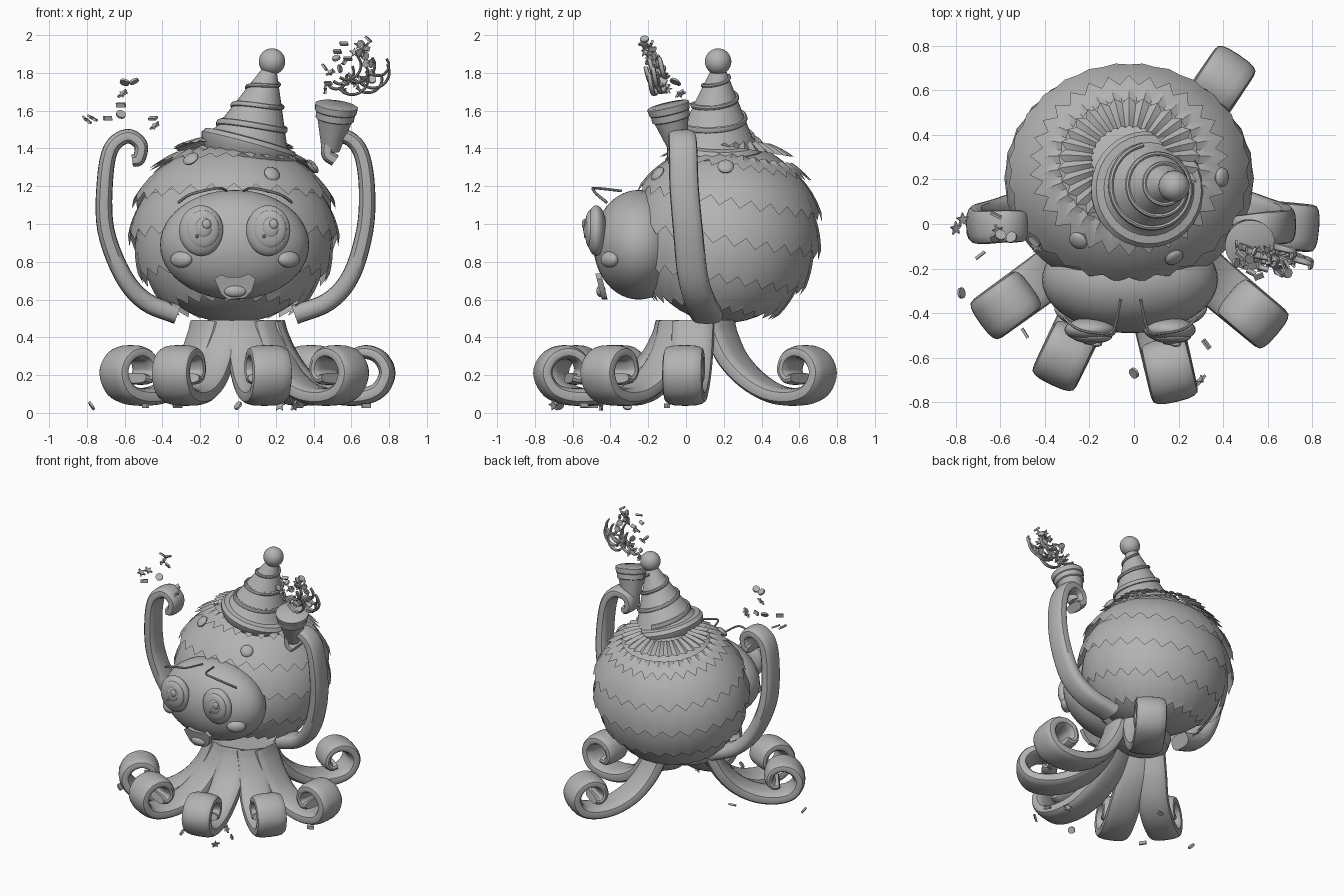
import bpy, bmesh, math, random
from mathutils import Vector, Matrix

if "Cube" in bpy.data.objects:
    bpy.data.objects.remove(bpy.data.objects["Cube"])

random.seed(4)
grey = bpy.data.materials.new("plain_grey")
grey.diffuse_color = (0.45, 0.45, 0.45, 1)
grey.use_nodes = True
grey.node_tree.nodes["Principled BSDF"].inputs["Base Color"].default_value = grey.diffuse_color
V = Vector


def make(name, bm, angle=35):
    bmesh.ops.recalc_face_normals(bm, faces=bm.faces[:])
    me = bpy.data.meshes.new(name)
    bm.to_mesh(me)
    bm.free()
    me.materials.append(grey)
    ob = bpy.data.objects.new(name, me)
    bpy.context.collection.objects.link(ob)
    bpy.ops.object.select_all(action='DESELECT')
    ob.select_set(True)
    bpy.context.view_layer.objects.active = ob
    bpy.ops.object.shade_smooth_by_angle(angle=math.radians(angle))
    return ob


def skin(bm, rings, caps=True):
    """Join successive rings of points with quads."""
    rows = [[bm.verts.new(p) for p in r] for r in rings]
    n = len(rows[0])
    for a, b in zip(rows, rows[1:]):
        for j in range(n):
            k = (j + 1) % n
            bm.faces.new((a[j], a[k], b[k], b[j]))
    if caps:
        bm.faces.new(rows[0])
        bm.faces.new(rows[-1])


def smooth_path(pts, steps=5):
    p = [V(q) for q in pts]
    p = [p[0] * 2 - p[1]] + p + [p[-1] * 2 - p[-2]]
    out = []
    for a, b, c, d in zip(p, p[1:], p[2:], p[3:]):
        for i in range(steps):
            t = i / steps
            out.append(0.5 * (2 * b + (c - a) * t + (2 * a - 5 * b + 4 * c - d) * t * t
                              + (3 * b - a - 3 * c + d) * t ** 3))
    return out + [p[-2]]


def sweep(name, pts, side, wide, thick, n=16, power=0.7, steps=5):
    """Flattened tube along a path; wide and thick are (start, end) half sizes."""
    path, side, rings = smooth_path(pts, steps), V(side).normalized(), []
    for i, p in enumerate(path):
        t = i / (len(path) - 1)
        tan = path[min(i + 1, len(path) - 1)] - path[max(i - 1, 0)]
        nor = tan.cross(side).normalized()
        w = wide[0] + (wide[1] - wide[0]) * t
        h = thick[0] + (thick[1] - thick[0]) * t
        ring = []
        for j in range(n):
            c, s = math.cos(math.tau * j / n), math.sin(math.tau * j / n)
            ring.append(p + side * w * math.copysign(abs(c) ** power, c)
                        + nor * h * math.copysign(abs(s) ** power, s))
        rings.append(ring)
    bm = bmesh.new()
    skin(bm, rings)
    return make(name, bm)


def ball(name, loc, size, segs=32, rot=None):
    bm = bmesh.new()
    m = Matrix.Translation(loc) @ (rot or Matrix()) @ Matrix.Diagonal((*size, 1))
    bmesh.ops.create_uvsphere(bm, u_segments=segs, v_segments=segs // 2, radius=1, matrix=m)
    return make(name, bm)


def aim(d):
    return V(d).to_track_quat('Z', 'Y').to_matrix().to_4x4()


def along(base, tip):
    return Matrix.Translation(base) @ aim(V(tip) - V(base))


def lathe(name, profile, m, n=32):
    bm = bmesh.new()
    skin(bm, [[m @ V((r * math.cos(math.tau * j / n), r * math.sin(math.tau * j / n), z))
               for j in range(n)] for r, z in profile])
    return make(name, bm)


def prism(name, outline, depth, m):
    bm = bmesh.new()
    skin(bm, [[m @ V((x, y, z)) for x, y in outline] for z in (-depth / 2, depth / 2)])
    return make(name, bm)


# Round body, leaning slightly back
centre = V((-0.022, 0.21, 0.96))
body = (Matrix.Translation(centre) @ Matrix.Rotation(math.radians(-9), 4, 'X')
        @ Matrix.Diagonal((0.51, 0.468, 0.485, 1)))
bm = bmesh.new()
bmesh.ops.create_uvsphere(bm, u_segments=40, v_segments=24, radius=1, matrix=body)
make("body", bm)


def fringe(name, top, bottom, tooth, s0, s1, teeth, pleat=0.0):
    """Flared band around the body with a zigzag lower edge."""
    rings = []
    for k in range(6):
        f, ring = k / 5, []
        for j in range(teeth * 2):
            sign = 1 if j % 2 else -1
            t = math.radians(top + (bottom + sign * tooth - top) * f)
            a = math.tau * j / (teeth * 2)
            s = s0 + (s1 - s0) * f + sign * pleat
            ring.append(body @ (V((math.sin(t) * math.cos(a), math.sin(t) * math.sin(a), math.cos(t))) * s))
        rings.append(ring)
    bm = bmesh.new()
    skin(bm, rings, caps=False)
    make(name, bm, 25)


for i, (a, b) in enumerate([(40, 73), (69, 95), (91, 118), (114, 140)]):
    fringe(f"body_fringe_{i}", a, b, 2.8, 1.01, 1.10, 28)
fringe("collar_outer", 36, 49, 3.0, 1.04, 1.10, 30, 0.016)
fringe("collar_inner", 18, 33, 1.2, 1.06, 1.10, 30, 0.018)

# Party hat with spiral trim and pompom
hat = along((0.06, 0.155, 1.42), (0.18, 0.175, 1.86))
lathe("hat", [(0.22, -0.08), (0.255, -0.03), (0.262, 0.0), (0.245, 0.025), (0.21, 0.03),
              (0.195, 0.045), (0.035, 0.42)], hat)
ball("pompom", (0.18, 0.17, 1.86), (0.07, 0.07, 0.07))
spiral = []
for i in range(57):
    t = i / 56
    r, a = 0.2 - 0.145 * t, math.tau * 3 * t
    spiral.append(hat @ V((r * math.cos(a), r * math.sin(a), 0.045 + 0.335 * t)))
sweep("hat_spiral", spiral, hat.to_3x3() @ V((0, 0, 1)), (0.02, 0.009), (0.012, 0.01), 8, 1, 2)

# Face
ball("face", (-0.018, -0.25, 0.89), (0.395, 0.24, 0.29), 48)
for x, s in ((-0.195, -1), (0.16, 1)):
    ball("eye", (x, -0.475, 0.965), (0.117, 0.055, 0.134))
    px = x + 0.008
    ball("iris", (px, -0.508, 0.972), (0.088, 0.028, 0.1))
    ball("pupil", (px + 0.005, -0.525, 0.98), (0.045, 0.02, 0.055))
    ball("eye_glint", (px + 0.02, -0.54, 1.0), (0.024, 0.012, 0.026), 16)
    ball("eye_glint_small", (px - 0.03, -0.533, 0.935), (0.009, 0.008, 0.01), 8)
    ball("cheek", (-0.015 + s * 0.285, -0.405, 0.812), (0.066, 0.035, 0.043), 24,
         Matrix.Rotation(s * 0.6, 4, 'Z'))
    sweep("eyebrow", [(-0.015 + s * dx, y, z) for dx, y, z in
                      ((0.3, -0.42, 1.115), (0.24, -0.47, 1.155), (0.15, -0.49, 1.18),
                       (0.08, -0.48, 1.19), (0.045, -0.34, 1.175))],
          (0, 0.3, 1), (0.009, 0.007), (0.007, 0.006), 8, 1)
shear = Matrix(((1, 0, 0, -0.015), (0, -0.25, 1, -0.43), (0, 1, 0, 0.6), (0, 0, 0, 1)))
prism("mouth", [(-0.11, 0.11), (-0.075, 0.132), (-0.035, 0.118), (0.03, 0.12), (0.07, 0.137),
                (0.108, 0.11), (0.088, 0.045), (0.05, 0.008), (-0.04, 0.0), (-0.075, 0.03)], 0.03, shear)
ball("tongue", (-0.015, -0.45, 0.645), (0.06, 0.025, 0.033), 24)

# Curled legs fanned around a short hub that is wider than deep
hub = V((-0.005, 0.05, 0))
lathe("leg_hub", [(0.12, 0.36), (0.2, 0.4), (0.225, 0.478)],
      Matrix.Translation(hub) @ Matrix.Diagonal((1.08, 0.82, 1, 1)))
curl = [(0.195, 0.475), (0.22, 0.40), (0.28, 0.28), (0.37, 0.17), (0.50, 0.1), (0.64, 0.085),
        (0.745, 0.12), (0.79, 0.21), (0.755, 0.29), (0.68, 0.322), (0.61, 0.295), (0.585, 0.225),
        (0.615, 0.18), (0.655, 0.185)]
for deg, k in ((56, 1.03), (-5, 1.01), (-40, 1.02), (-77, 1.05), (-115.5, 1.03), (-144, 1.02)):
    d = V((math.cos(math.radians(deg)), math.sin(math.radians(deg)), 0))
    pts = []
    for r, z in curl:
        squash = 0.74 + 0.26 * min(1, max(0, (r - 0.19) / 0.2))
        reach = r * (1 + (k - 1) * min(1, r / 0.6))
        pts.append(hub + V((d.x * reach, d.y * reach * squash, z)))
    sweep("leg", pts, (-d.y, d.x, 0), (0.115, 0.1), (0.058, 0.028))

# Raised arms with curled tips
sweep("left_arm", [(-0.32, 0.11, 0.52), (-0.49, 0.075, 0.59), (-0.61, 0.035, 0.73), (-0.7, 0.01, 0.97),
                   (-0.705, -0.01, 1.22), (-0.672, -0.015, 1.4), (-0.585, -0.01, 1.465),
                   (-0.515, -0.01, 1.42), (-0.525, -0.01, 1.345), (-0.56, -0.01, 1.335)],
      (0, 1, 0), (0.085, 0.068), (0.052, 0.032))
sweep("right_arm", [(0.3, 0.11, 0.52), (0.48, 0.075, 0.59), (0.6, 0.035, 0.73), (0.672, 0.01, 0.97),
                    (0.682, -0.01, 1.2), (0.65, -0.015, 1.38), (0.575, -0.02, 1.46),
                    (0.49, -0.03, 1.44), (0.475, -0.03, 1.37), (0.515, -0.03, 1.335)],
      (0, 1, 0), (0.085, 0.068), (0.052, 0.032))

# Party popper held in the right arm
lathe("popper", [(0.048, 0), (0.072, 0.09), (0.092, 0.165), (0.102, 0.17), (0.104, 0.205),
                 (0.11, 0.21), (0.114, 0.245), (0.105, 0.25)], along((0.49, -0.04, 1.39), (0.525, -0.1, 1.65)))

# Streamers bursting upward
for i in range(9):
    cx, cz, r = 0.52 + 0.028 * i, 1.77 + 0.035 * (i % 3), 0.055 + 0.01 * (i % 4)
    y = -0.1 - 0.018 * (i % 5)
    a0 = -2.5 + 0.2 * (i % 3)
    sweep("streamer", [(cx + r * math.cos(a0 + 0.4 * k), y - 0.006 * k, cz + r * math.sin(a0 + 0.4 * k))
                       for k in range(8)], (0, 1, 0), (0.018, 0.012), (0.008, 0.007), 8, 1, 2)


# Confetti stars, discs and strips
def confetti(kind, loc, size=0.026):
    m = Matrix.Translation(loc) @ Matrix.Rotation(random.uniform(0, 6), 4, 'Z') \
        @ Matrix.Rotation(random.uniform(0.5, 2.6), 4, 'X')
    if kind == 0:
        shape = [(math.sin(math.pi * j / 5) * size * (1.25, 0.55)[j % 2],
                  math.cos(math.pi * j / 5) * size * (1.25, 0.55)[j % 2]) for j in range(10)]
    elif kind == 1:
        shape = [(math.sin(math.tau * j / 14) * size, math.cos(math.tau * j / 14) * size) for j in range(14)]
    else:
        shape = [(-size, -0.012), (size, -0.012), (size, 0.012), (-size, 0.012)]
    prism(("star", "disc", "strip")[kind] + "_confetti", shape, 0.012, m)


confetti(1, (0.69, -0.22, 1.978), 0.023)
for i in range(32):
    t = random.random()
    confetti(i % 3, (random.uniform(0.45, 0.71), -0.1 - 0.12 * t + random.uniform(-0.03, 0.03),
                     1.7 + 0.26 * t), 0.022)
for i, p in enumerate([(-0.6, -0.05, 1.75), (-0.55, -0.06, 1.755), (-0.61, -0.03, 1.69), (-0.62, 0.04, 1.63),
                       (-0.62, -0.06, 1.58), (-0.69, -0.14, 1.56), (-0.8, -0.02, 1.55),
                       (-0.77, 0.02, 1.56), (-0.45, -0.08, 1.56), (-0.44, -0.1, 1.52)]):
    confetti((1, 1, 0, 2)[i % 4] if i < 5 else (0, 0, 2)[i % 3], p)
for k, x, y in ((1, -0.775, -0.31), (2, -0.49, -0.49), (1, 0.0, -0.67), (0, 0.3, -0.7), (2, 0.325, -0.54),
                (0, 0.22, -0.45), (2, -0.32, -0.1), (2, 0.68, -0.1)):
    confetti(k, (x, y, 0.038), 0.025)

# Flat round spots lying on the body
for p in ((0.395, 0.21, 1.305), (-0.25, -0.075, 1.345), (0.18, -0.15, 1.265)):
    ball("body_spot", p, (0.044, 0.044, 0.02), 16, aim(V(p) - centre))
